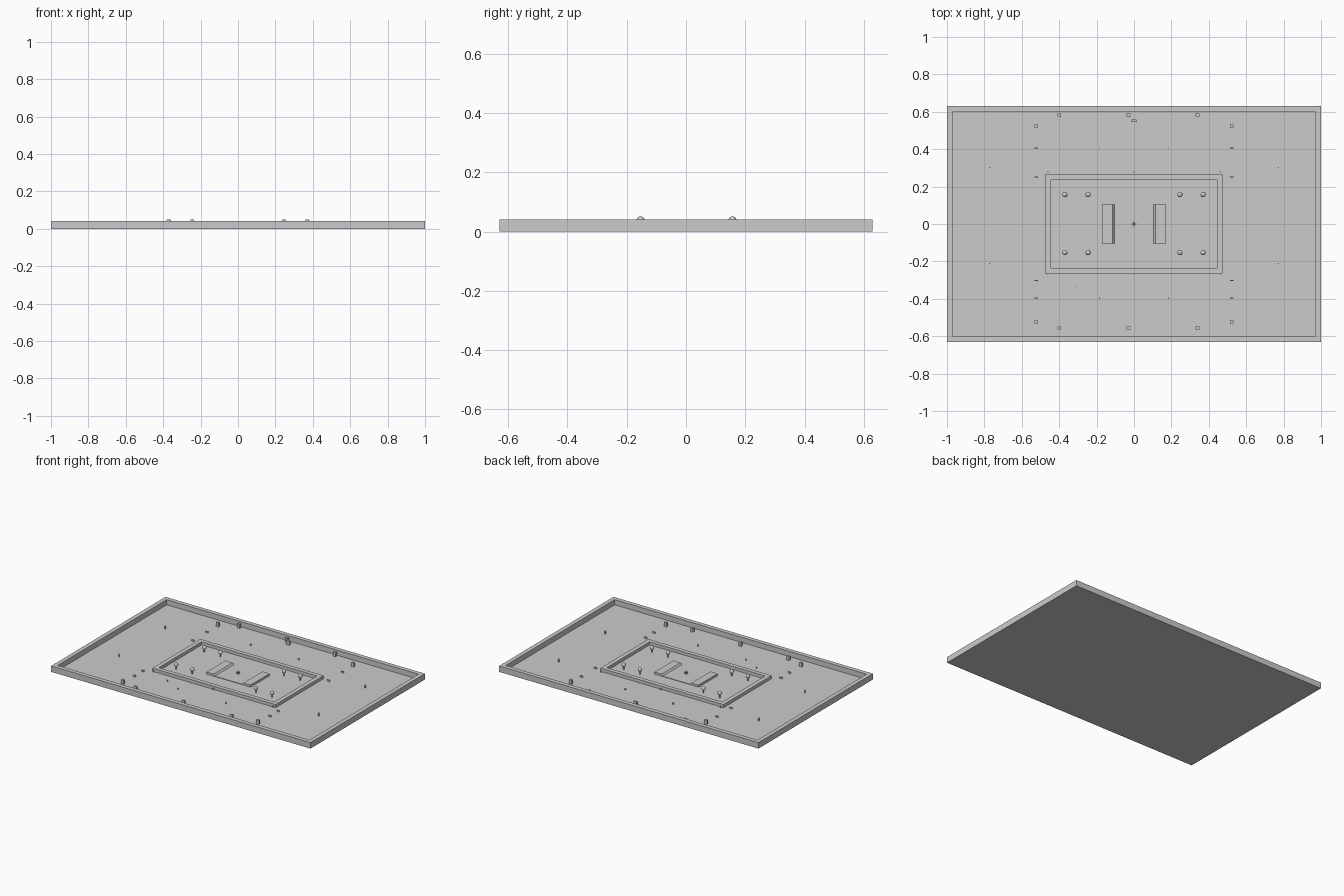
import bpy, bmesh
from mathutils import Matrix, Vector

if "Cube" in bpy.data.objects:
    bpy.data.objects.remove(bpy.data.objects["Cube"])

grey = bpy.data.materials.new("plain grey")
grey.diffuse_color = (0.6, 0.6, 0.6, 1)
grey.use_nodes = True
grey.node_tree.nodes["Principled BSDF"].inputs["Base Color"].default_value = grey.diffuse_color
FLOOR = 0.005


def finish(name, bm):
    bmesh.ops.recalc_face_normals(bm, faces=bm.faces)
    me = bpy.data.meshes.new(name)
    bm.to_mesh(me)
    bm.free()
    me.materials.append(grey)
    ob = bpy.data.objects.new(name, me)
    bpy.context.collection.objects.link(ob)
    return ob


def add_box(bm, x, y, sx, sy, z0, z1):
    m = Matrix.Translation((x, y, (z0 + z1) / 2)) @ Matrix.Diagonal((sx, sy, z1 - z0, 1))
    bmesh.ops.create_cube(bm, size=1, matrix=m)


def boxes(name, points, sx, sy, top):
    bm = bmesh.new()
    for x, y in points:
        add_box(bm, x, y, sx, sy, FLOOR, top)
    return finish(name, bm)


def tray(name, hx, hy, wall, z0, floor, top):
    """Open box with a rim: stacked rectangular loops, capped at both ends."""
    bm = bmesh.new()
    rings = []
    for inset, z in ((0, z0), (0, top), (wall, top), (wall, floor)):
        rings.append([bm.verts.new((sx * (hx - inset), sy * (hy - inset), z))
                      for sx, sy in ((-1, -1), (1, -1), (1, 1), (-1, 1))])
    for a, b in zip(rings, rings[1:]):
        for i in range(4):
            j = (i + 1) % 4
            bm.faces.new((a[i], a[j], b[j], b[i]))
    bm.faces.new(rings[0])
    bm.faces.new(rings[-1])
    return finish(name, bm)


# Ground slab with perimeter wall, and the inner walled court
tray("ground_and_outer_wall", 1.0, 0.63, 0.03, 0.0, FLOOR, 0.041)
tray("inner_wall", 0.475, 0.265, 0.03, 0.002, FLOOR + 0.0005, 0.027)

# Central platform: two raised ends joined by a low slab
profile = [(-0.17, FLOOR), (-0.17, 0.02), (-0.115, 0.02), (-0.105, 0.009),
           (0.105, 0.009), (0.115, 0.02), (0.17, 0.02), (0.17, FLOOR)]
bm = bmesh.new()
face = bm.faces.new([bm.verts.new((x, -0.105, z)) for x, z in profile])
ext = bmesh.ops.extrude_face_region(bm, geom=[face], use_keep_orig=True)
bmesh.ops.translate(bm, vec=(0, 0.21, 0),
                    verts=[v for v in ext["geom"] if isinstance(v, bmesh.types.BMVert)])
finish("central_platform", bm)

# Centre marker: a small upright cross
bm = bmesh.new()
add_box(bm, 0, 0, 0.004, 0.004, 0.009, 0.034)
add_box(bm, 0, 0, 0.026, 0.004, 0.02, 0.024)
add_box(bm, 0, 0, 0.004, 0.026, 0.02, 0.024)
finish("centre_marker", bm)

# Round-topped trees in the court
bm_trunk, bm_crown = bmesh.new(), bmesh.new()
for x in (-0.37, -0.245, 0.245, 0.37):
    for y in (-0.153, 0.157):
        bmesh.ops.create_cone(bm_trunk, cap_ends=True, segments=8, radius1=0.004, radius2=0.004,
                              depth=0.027, matrix=Matrix.Translation((x, y, 0.0185)))
        bmesh.ops.create_uvsphere(bm_crown, u_segments=16, v_segments=10, radius=0.014,
                                  matrix=Matrix.Translation((x, y, 0.037)))
finish("tree_trunks", bm_trunk)
for p in finish("tree_crowns", bm_crown).data.polygons:
    p.use_smooth = True

# Booths along the long walls and at the corners
booth_spots = [(x, y) for x in (-0.4, -0.03, 0.34) for y in (-0.555, 0.583)]
booth_spots += [(x, y) for x in (-0.522, 0.522) for y in (-0.523, 0.523)]
boxes("booths", booth_spots, 0.02, 0.016, 0.033)
boxes("rear_booth", [(0, 0.553)], 0.026, 0.014, 0.033)

# Benches on both sides
boxes("benches", [(x, y) for x in (-0.522, 0.522) for y in (-0.395, -0.302, 0.25, 0.405)],
      0.018, 0.006, 0.016)

# Thin posts around the court and in the open ground
posts = [(x, y) for x in (-0.185, 0.185) for y in (-0.395, 0.405)]
posts += [(x, y) for x in (-0.46, 0, 0.46) for y in (-0.272, 0.278)]
boxes("low_posts", posts + [(-0.31, -0.335)], 0.006, 0.004, 0.016)
boxes("tall_posts", [(x, y) for x in (-0.77, 0.77) for y in (-0.21, 0.3)],
      0.008, 0.003, 0.028)
